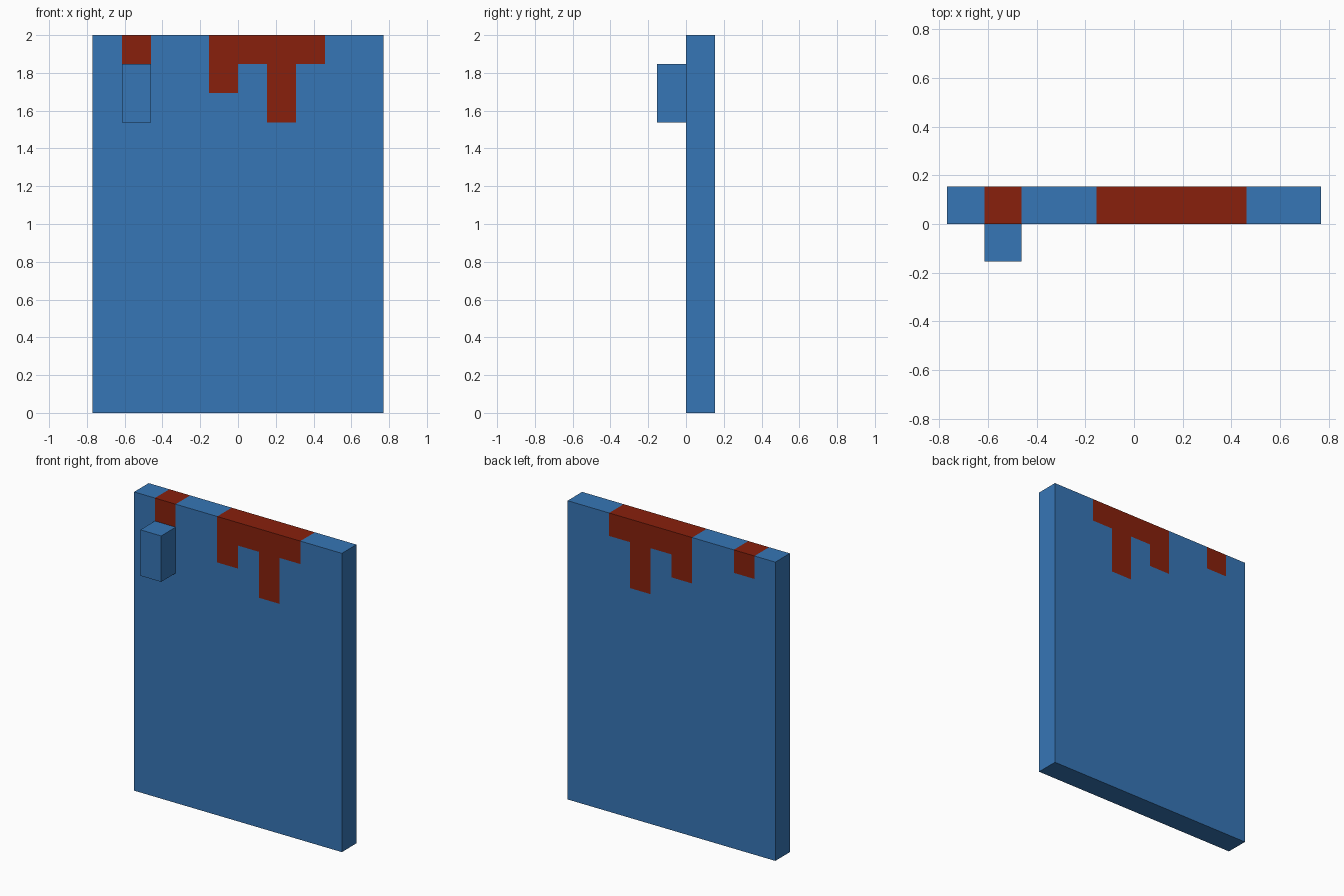
import bpy, bmesh
from mathutils import Matrix, Vector

if "Cube" in bpy.data.objects:
    bpy.data.objects.remove(bpy.data.objects["Cube"])

U = 2 / 13  # one block


def material(name, rgb):
    m = bpy.data.materials.new(name)
    m.diffuse_color = (*rgb, 1)
    m.use_nodes = True
    m.node_tree.nodes["Principled BSDF"].inputs["Base Color"].default_value = m.diffuse_color
    return m


blue = material("blue", (0.037, 0.181, 0.468))
red = material("dark red", (0.246, 0.0144, 0.0037))


def block(name, lo, hi, mats, x_cuts=(), z_cuts=(), rule=None):
    """Box between two corners (in blocks), cut on planes and coloured by a rule."""
    lo, hi = Vector(lo) * U, Vector(hi) * U
    bm = bmesh.new()
    bmesh.ops.create_cube(bm, size=1, matrix=Matrix.Translation((lo + hi) / 2)
                          @ Matrix.Diagonal((*(hi - lo), 1)))
    cuts = [(Vector((x * U, 0, 0)), (1, 0, 0)) for x in x_cuts]
    cuts += [(Vector((0, 0, z * U)), (0, 0, 1)) for z in z_cuts]
    for co, no in cuts:
        bmesh.ops.bisect_plane(bm, geom=bm.verts[:] + bm.edges[:] + bm.faces[:],
                               plane_co=co, plane_no=no)
    if rule:
        for f in bm.faces:
            f.material_index = rule(f.calc_center_median() / U)
    mesh = bpy.data.meshes.new(name)
    bm.to_mesh(mesh)
    bm.free()
    for m in mats:
        mesh.materials.append(m)
    obj = bpy.data.objects.new(name, mesh)
    bpy.context.collection.objects.link(obj)
    return obj


# Drip length in blocks for each column (keyed by its left edge)
drips = {-4: 1, -1: 2, 0: 1, 1: 3, 2: 1}


def drip_rule(c):
    for x, length in drips.items():
        if x < c.x < x + 1 and c.z > 13 - length:
            return 1
    return 0


# Door panel with red drips running down from the top edge
block("door_panel", (-5, 0, 0), (5, 1, 13), [blue, red],
      x_cuts=(-4, -3, -1, 0, 1, 2, 3), z_cuts=(10, 11, 12), rule=drip_rule)

# Handle block on the front
block("handle", (-4, -1, 10), (-3, 0, 12), [blue])
